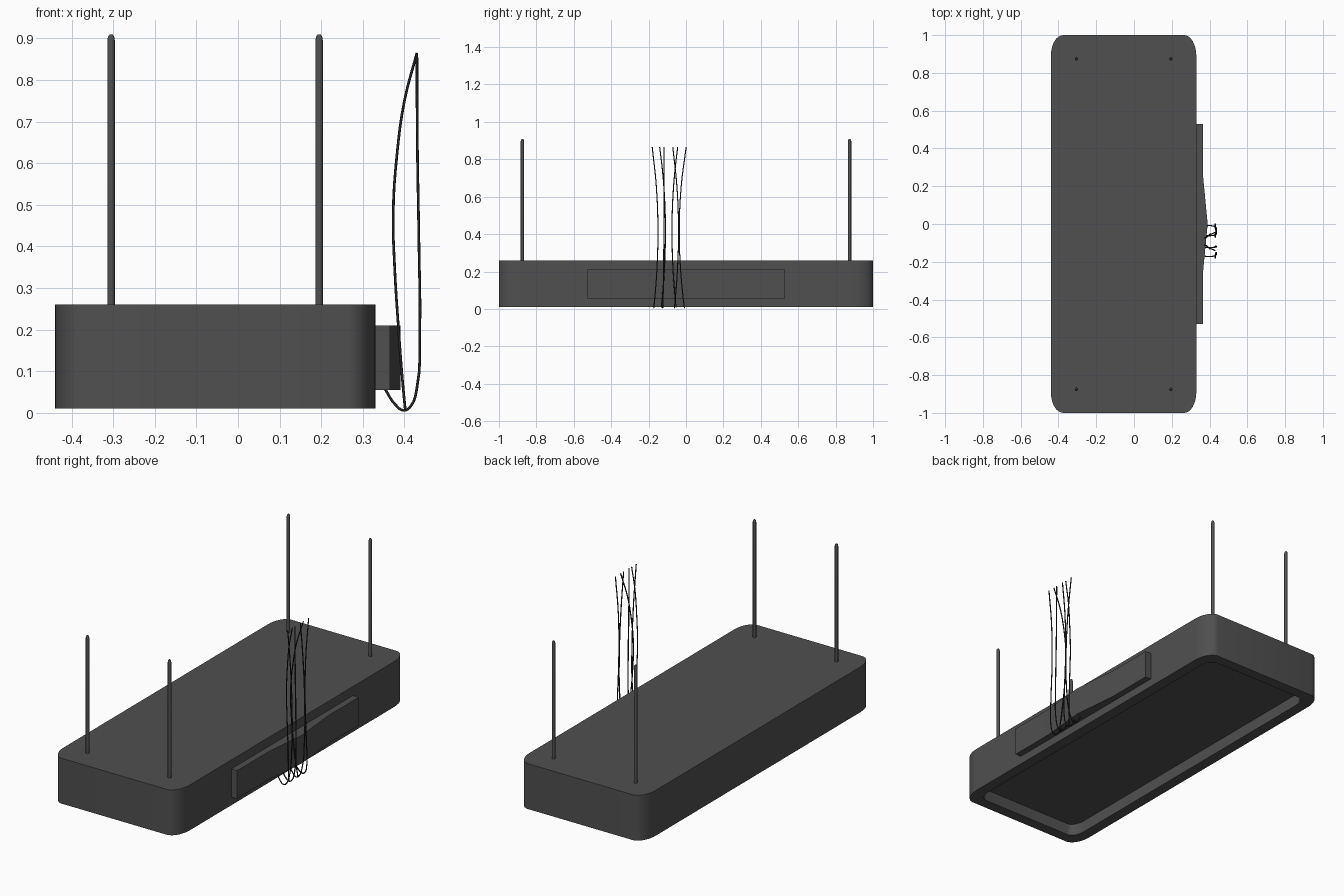
import bpy, bmesh, math

if "Cube" in bpy.data.objects:
    bpy.data.objects.remove(bpy.data.objects["Cube"])


def material(name, value):
    m = bpy.data.materials.new(name)
    m.diffuse_color = (value, value, value, 1)
    m.use_nodes = True
    m.node_tree.nodes["Principled BSDF"].inputs["Base Color"].default_value = m.diffuse_color
    return m


dark = material("dark_grey", 0.08)
black = material("black", 0.02)


def finish(name, bm, mat):
    bmesh.ops.recalc_face_normals(bm, faces=bm.faces)
    me = bpy.data.meshes.new(name)
    bm.to_mesh(me)
    bm.free()
    ob = bpy.data.objects.new(name, me)
    bpy.context.collection.objects.link(ob)
    me.materials.append(mat)
    bpy.ops.object.select_all(action='DESELECT')
    bpy.context.view_layer.objects.active = ob
    ob.select_set(True)
    bpy.ops.object.shade_smooth_by_angle(angle=math.radians(35))
    return ob


def rounded_ring(inset, z, steps=8):
    """Rounded rectangle outline of the housing, inset from the outer edge."""
    cx, hx, hy = -0.055, 0.385 - inset, 1.0 - inset
    rx, ry = 0.065 - inset * 0.3, 0.11 - inset * 0.6
    pts = []
    for q, (sx, sy) in enumerate([(1, 1), (-1, 1), (-1, -1), (1, -1)]):
        for i in range(steps + 1):
            a = math.pi / 2 * (q + i / steps)
            pts.append((cx + sx * (hx - rx) + rx * math.cos(a),
                        sy * (hy - ry) + ry * math.sin(a), z))
    return pts


def loft(name, rings, mat):
    bm = bmesh.new()
    loops = [[bm.verts.new(p) for p in r] for r in rings]
    for a, b in zip(loops, loops[1:]):
        for i in range(len(a)):
            j = (i + 1) % len(a)
            bm.faces.new((a[i], a[j], b[j], b[i]))
    bm.faces.new(loops[0])
    bm.faces.new(loops[-1])
    return finish(name, bm, mat)


# Housing: top, outer wall, bottom rim and shallow recess with panel
loft("housing", [rounded_ring(0, 0.26), rounded_ring(0, 0.01),
                 rounded_ring(0.06, 0.01), rounded_ring(0.06, 0.075)], dark)

# Side box with a gently bulged front face
outline = [(0.32, -0.53), (0.365, -0.53), (0.365, -0.26), (0.39, 0.0),
           (0.365, 0.26), (0.365, 0.53), (0.32, 0.53)]
loft("side_box", [[(x, y, z) for x, y in outline] for z in (0.055, 0.21)], dark)

# Four suspension rods with rounded tips
for x in (-0.305, 0.195):
    for y in (-0.875, 0.875):
        rod = [(0.009, 0.25), (0.009, 0.895), (0.0075, 0.904), (0.004, 0.909)]
        loft("suspension_rod",
             [[(x + r * math.cos(k * math.pi / 6), y + r * math.sin(k * math.pi / 6), z)
               for k in range(12)] for r, z in rod], dark)

# Loose wires: straight or bowed drop, hooking up under the side box
straight = [(0.43, 0.865), (0.431, 0.65), (0.435, 0.4), (0.437, 0.2),
            (0.43, 0.06), (0.415, 0.016), (0.399, 0.006), (0.378, 0.02), (0.353, 0.058)]
bowed = [(0.43, 0.865), (0.40, 0.75), (0.382, 0.62), (0.373, 0.48),
         (0.377, 0.34), (0.386, 0.2), (0.396, 0.07), (0.402, 0.008)]
wires = [(-0.18, -0.15, -0.175, straight), (-0.14, -0.11, -0.135, bowed),
         (-0.118, -0.118, -0.125, straight), (-0.07, -0.04, -0.065, straight),
         (-0.045, -0.075, -0.05, bowed), (0.0, -0.036, -0.005, straight)]
for top, mid, low, path in wires:
    cu = bpy.data.curves.new("wire", 'CURVE')
    cu.dimensions = '3D'
    cu.bevel_depth = 0.0032
    cu.bevel_resolution = 1
    cu.resolution_u = 4
    cu.use_fill_caps = True
    sp = cu.splines.new('BEZIER')
    sp.bezier_points.add(len(path) - 1)
    for bp, (x, z) in zip(sp.bezier_points, path):
        t = (z - 0.42) / 0.44
        end = top if t > 0 else low
        bp.co = (x, mid + (end - mid) * t * t, z)
        bp.handle_left_type = bp.handle_right_type = 'AUTO'
    ob = bpy.data.objects.new("wire", cu)
    bpy.context.collection.objects.link(ob)
    cu.materials.append(black)
